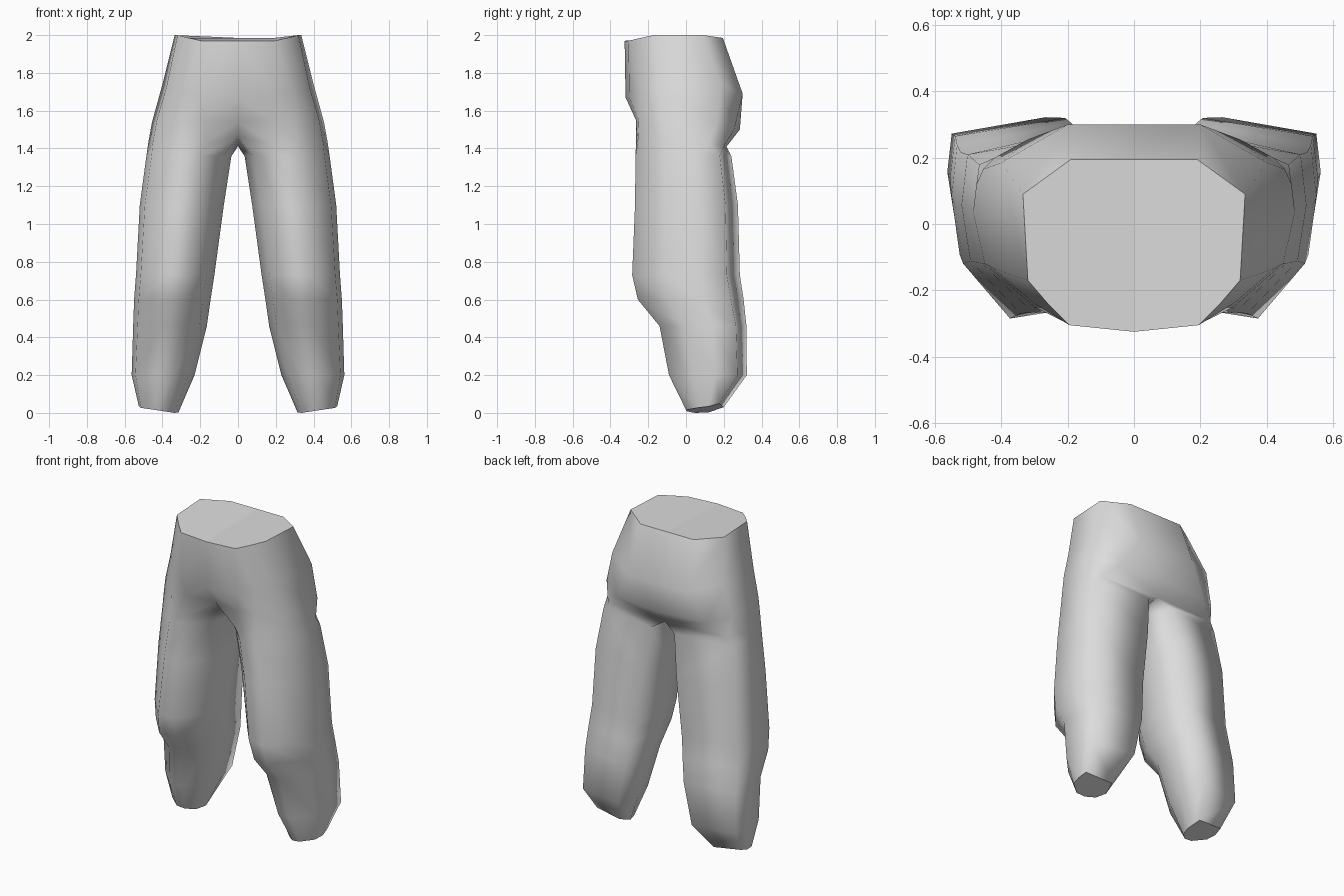
import bpy
import bmesh

default_cube = bpy.data.objects.get("Cube")
if default_cube:
    bpy.data.objects.remove(default_cube, do_unlink=True)


def flat_material(name, colour):
    material = bpy.data.materials.new(name)
    material.use_nodes = True
    material.diffuse_color = colour
    shader = material.node_tree.nodes["Principled BSDF"]
    shader.inputs["Base Color"].default_value = colour
    return material


def bridge(bm, upper, lower, closed):
    """Join two rows of vertices with smooth quads."""
    count = len(upper)
    for i in range(count if closed else count - 1):
        j = (i + 1) % count
        face = bm.faces.new((upper[i], lower[i], lower[j], upper[j]))
        face.smooth = True


# Left half of the hips: rows run from centre front, round the side, to centre back
hip_rows = [
    [(0, -.325, 1.97), (.195, -.305, 1.97), (.26, -.24, 1.985), (.32, -.17, 2),
     (.335, .09, 2), (.19, .195, 1.985), (0, .195, 1.985)],
    [(0, -.32, 1.67), (.2, -.3, 1.67), (.3, -.24, 1.7), (.38, -.15, 1.72),
     (.4, .185, 1.74), (.2, .3, 1.69), (0, .3, 1.69)],
    [(0, -.23, 1.54), (.18, -.265, 1.55), (.3, -.25, 1.55), (.43, -.13, 1.55),
     (.455, .165, 1.54), (.32, .255, 1.5), (0, .285, 1.5)],
    [(0, -.12, 1.46), (.17, -.265, 1.43), (.3, -.255, 1.43), (.45, -.12, 1.44),
     (.475, .12, 1.43), (.42, .2, 1.41), (0, .215, 1.41)],
]
crotch_point = (0, .06, 1.42)

# Cross-section of a leg in a unit box, same order as the hips, closing at the inseam
leg_section = [(.1, .25), (.34, .03), (.6, 0), (.94, .29), (1, .6),
               (.96, .88), (.11, 1), (0, .6)]

# Leg rings: height, inner x, outer x, front y, back y
leg_rings = [
    (1.36, .035, .485, -.267, .24),
    (1.1, .075, .52, -.27, .275),
    (.73, .125, .54, -.285, .285),
    (.6, .145, .55, -.255, .305),
    (.46, .165, .555, -.14, .32),
    (.2, .23, .563, -.09, .322),
    (.02, .315, .525, 0, .2),
]


def build_half(bm):
    rows = [[bm.verts.new(point) for point in row] for row in hip_rows]
    for upper, lower in zip(rows, rows[1:]):
        bridge(bm, upper, lower, closed=False)

    # The leg continues from the last hip row, closed through the crotch
    ring = rows[-1] + [bm.verts.new(crotch_point)]
    for height, inner, outer, front, back in leg_rings:
        width, depth = outer - inner, back - front
        below = [
            bm.verts.new((inner + u * width, front + v * depth, height))
            for u, v in leg_section
        ]
        bridge(bm, ring, below, closed=True)
        ring = below

    # The hem dips towards the inseam and lifts at the heel
    for vertex in ring:
        vertex.co.z += (vertex.co.x - .42) * .15 + max(0, vertex.co.y - .1) * .3
    lowest = min(vertex.co.z for vertex in ring)
    for vertex in ring:
        vertex.co.z -= lowest

    # Flat closed waist and hem
    bm.faces.new(rows[0])
    bm.faces.new(list(reversed(ring)))


def build_trousers(material):
    bm = bmesh.new()
    build_half(bm)

    # Mirror the left half and weld it down the middle
    left_half = list(bm.verts) + list(bm.edges) + list(bm.faces)
    bmesh.ops.mirror(bm, geom=left_half, axis='X', merge_dist=.001)
    bmesh.ops.remove_doubles(bm, verts=list(bm.verts), dist=.001)
    bmesh.ops.recalc_face_normals(bm, faces=list(bm.faces))

    # Smooth cloth with crisp edges only around the waist and hems
    for edge in bm.edges:
        edge.smooth = all(face.smooth for face in edge.link_faces)

    mesh = bpy.data.meshes.new("trousers")
    bm.to_mesh(mesh)
    bm.free()
    mesh.materials.append(material)
    trousers = bpy.data.objects.new("trousers", mesh)
    bpy.context.collection.objects.link(trousers)


build_trousers(flat_material("plain grey cloth", (.72, .72, .72, 1)))
